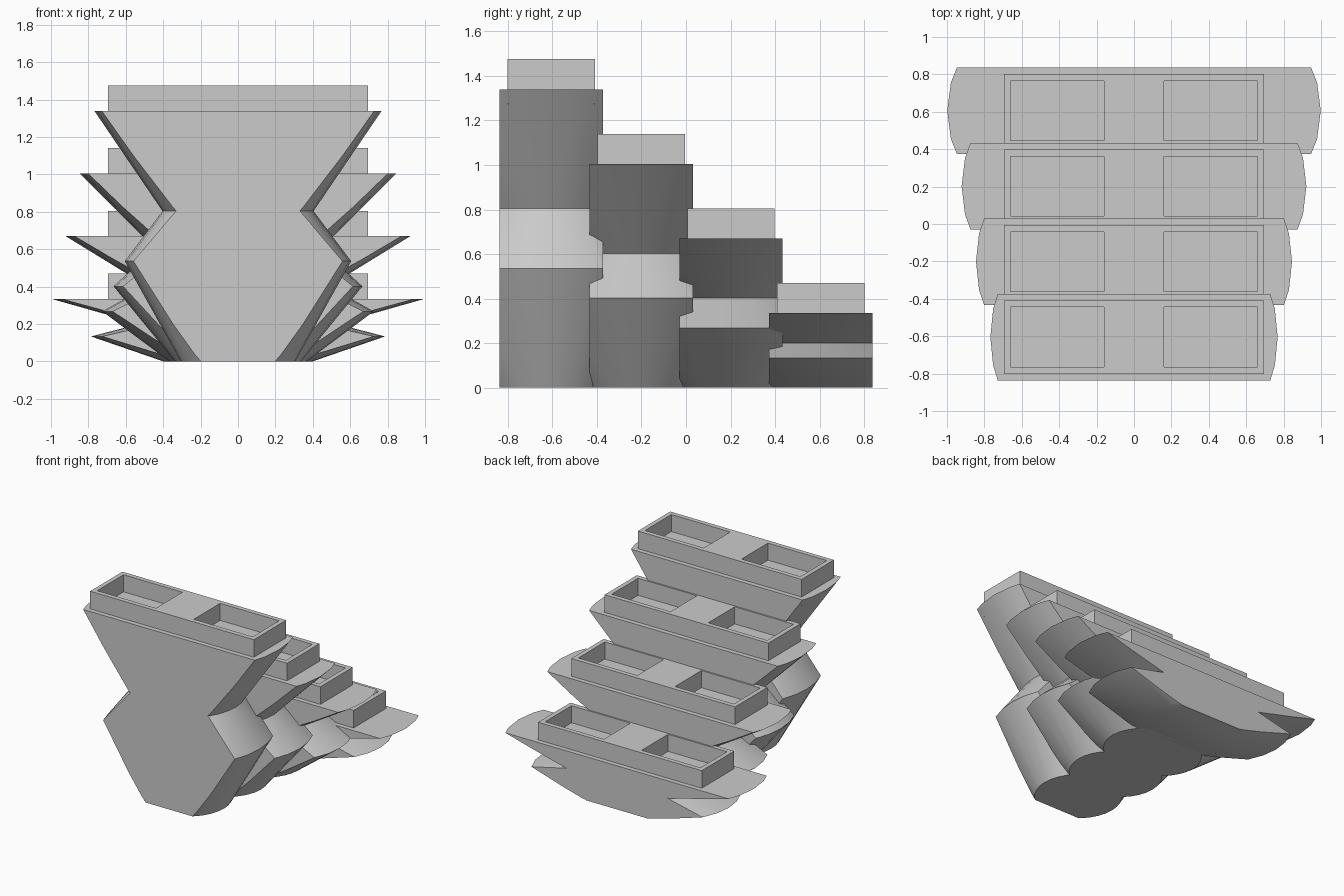
import bpy, bmesh
from mathutils import Matrix

cube = bpy.data.objects.get("Cube")
if cube:
    bpy.data.objects.remove(cube, do_unlink=True)

grey = bpy.data.materials.new("plain_grey")
grey.use_nodes = True
grey.diffuse_color = (0.6, 0.6, 0.6, 1)
grey.node_tree.nodes["Principled BSDF"].inputs["Base Color"].default_value = (0.6, 0.6, 0.6, 1)

HEIGHT = 1.34
HALF_DEPTH = 0.232
SIDES = 32


def finish(bm, name, smooth=False):
    bmesh.ops.recalc_face_normals(bm, faces=bm.faces[:])
    mesh = bpy.data.meshes.new(name)
    bm.to_mesh(mesh)
    bm.free()
    mesh.materials.append(grey)
    obj = bpy.data.objects.new(name, mesh)
    bpy.context.collection.objects.link(obj)
    if smooth:
        bpy.ops.object.select_all(action="DESELECT")
        obj.select_set(True)
        bpy.context.view_layer.objects.active = obj
        bpy.ops.object.shade_smooth_by_angle()
    return obj


# Waisted round body, sliced flat at front and back, then stretched to its row
def make_body(name, y, width_scale, height_scale):
    bm = bmesh.new()
    profile = [(0.306, 0), (0.605, 0.4), (0.404, 0.6), (0.768, 1)]
    rings = []
    for radius, level in profile:
        ring = bmesh.ops.create_circle(bm, segments=SIDES, radius=radius)["verts"]
        bmesh.ops.rotate(bm, verts=ring, matrix=Matrix.Rotation(1.5707963, 3, "Z"))
        for v in ring:
            v.co.z = level * HEIGHT
        rings.append(ring)
    for low, high in zip(rings, rings[1:]):
        for i in range(SIDES):
            j = (i + 1) % SIDES
            bm.faces.new((low[i], low[j], high[j], high[i]))
    bm.faces.new(rings[0])
    bm.faces.new(rings[-1])
    for side in (-1, 1):
        cut = bmesh.ops.bisect_plane(
            bm, geom=bm.verts[:] + bm.edges[:] + bm.faces[:],
            plane_co=(0, side * HALF_DEPTH, 0), plane_no=(0, side, 0), clear_outer=True)
        edges = [e for e in cut["geom_cut"] if isinstance(e, bmesh.types.BMEdge)]
        bmesh.ops.holes_fill(bm, edges=edges, sides=0)
    bmesh.ops.scale(bm, vec=(width_scale, 1, height_scale), verts=bm.verts[:])
    bmesh.ops.translate(bm, vec=(0, y, 0), verts=bm.verts[:])
    return finish(bm, name, smooth=True)


# Rectangular tray with two sunken pockets, its base buried in the body
def make_tray(name, y, base):
    xs = (-0.695, -0.66, -0.16, 0.16, 0.66, 0.695)
    ys = (-0.196, -0.16, 0.16, 0.196)
    top = base + 0.135
    bm = bmesh.new()
    grid = [[bm.verts.new((px, y + py, top)) for px in xs] for py in ys]
    pockets = []
    for r in range(len(ys) - 1):
        for c in range(len(xs) - 1):
            face = bm.faces.new((grid[r][c], grid[r][c + 1], grid[r + 1][c + 1], grid[r + 1][c]))
            if r == 1 and c in (1, 3):
                pockets.append(face)
    rim = [e for e in bm.edges if e.is_boundary]
    walls = bmesh.ops.extrude_edge_only(bm, edges=rim)["geom"]
    for v in walls:
        if isinstance(v, bmesh.types.BMVert):
            v.co.z = base - 0.065
    bmesh.ops.holes_fill(bm, edges=[e for e in bm.edges if e.is_boundary], sides=0)
    for face in pockets:
        floor = bmesh.ops.extrude_face_region(bm, geom=[face])["geom"]
        for v in floor:
            if isinstance(v, bmesh.types.BMVert):
                v.co.z = base + 0.004
        if face.is_valid:
            bm.faces.remove(face)
    return finish(bm, name)


# Four rows, each lower and wider towards the back
for row in range(4):
    y = -0.605 + row * 0.4035
    scale = 1 - row * 0.25
    make_body(f"row_{row + 1}_body", y, 1 + row * 0.1, scale)
    make_tray(f"row_{row + 1}_tray", y, HEIGHT * scale)
